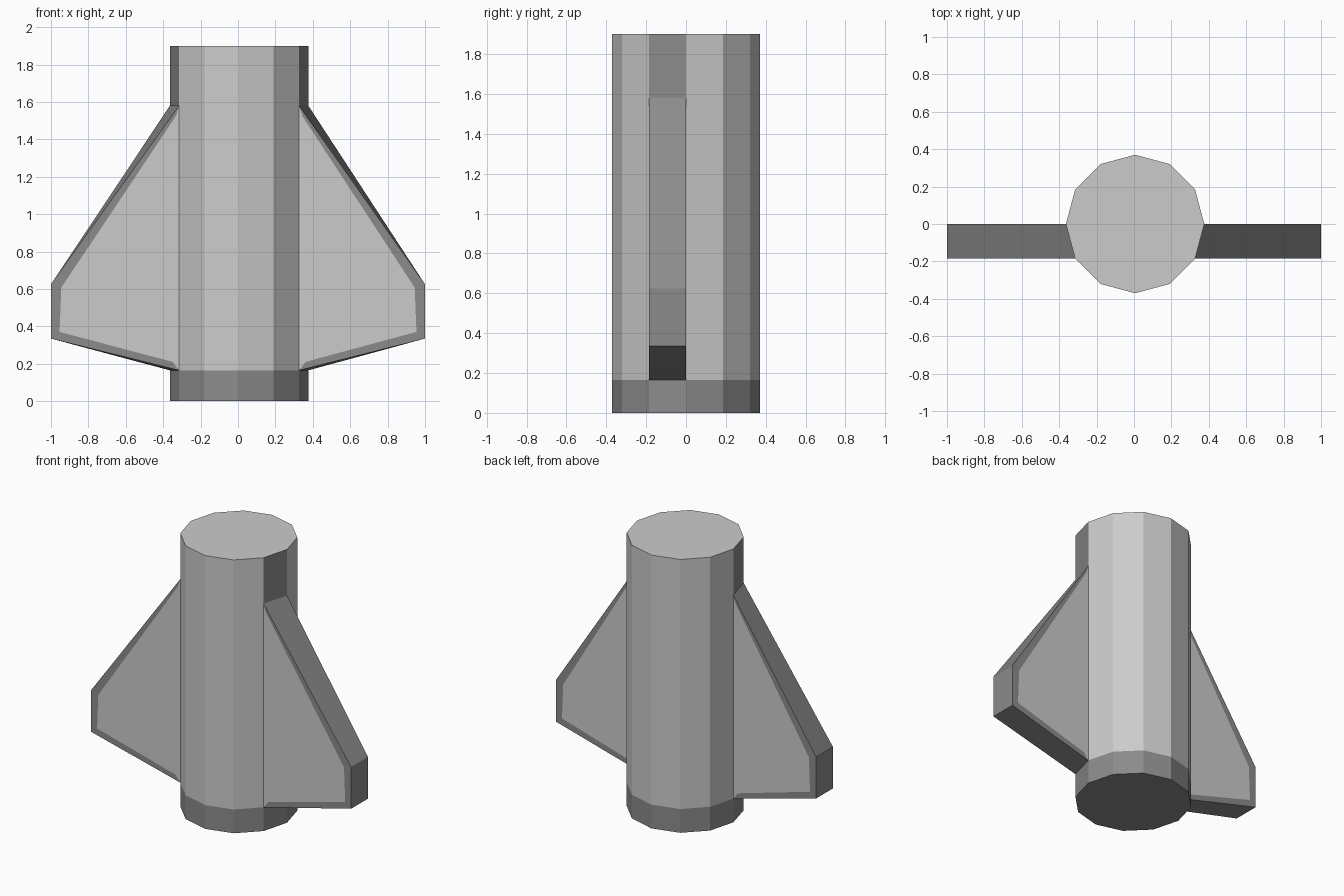
import bpy, bmesh
from mathutils import Matrix, Vector

if "Cube" in bpy.data.objects:
    bpy.data.objects.remove(bpy.data.objects["Cube"])

HEIGHT, RADIUS, CX = 1.90, 0.37, 0.006
FIN_LOW, FIN_HIGH = 0.165, 1.58
LIGHT, DARK = 0, 1

bm = bmesh.new()

# Twelve-sided barrel, cut into base band, fin band and top band
bmesh.ops.create_cone(bm, cap_ends=True, segments=12, radius1=RADIUS, radius2=RADIUS,
                      depth=HEIGHT, matrix=Matrix.Translation((CX, 0, HEIGHT / 2)))
for z in (FIN_LOW, FIN_HIGH):
    bmesh.ops.bisect_plane(bm, geom=bm.verts[:] + bm.edges[:] + bm.faces[:],
                           plane_co=(0, 0, z), plane_no=(0, 0, 1))
bm.normal_update()

# Dark base, and dark strips on the two barrel faces that carry the fins
roots = []
for f in bm.faces:
    z = f.calc_center_median().z
    strip = abs(f.normal.x) > 0.9 and f.normal.y < 0
    f.material_index = DARK if z < FIN_LOW or strip else LIGHT
    if strip and FIN_LOW < z < FIN_HIGH:
        roots.append(f)

# Fins: pull each root face outwards and taper it to the tip
for root in roots:
    side = 1 if root.normal.x > 0 else -1
    tip = bmesh.ops.extrude_discrete_faces(bm, faces=[root])["faces"][0]
    for v in tip.verts:
        v.co = Vector((side, v.co.y, 0.625 if v.co.z > 1 else 0.335))
    walls = list({f for e in tip.edges for f in e.link_faces})
    bm.normal_update()
    # Light panel inset in the front and back, dark rim left open at the barrel
    for f in walls:
        if abs(f.normal.y) > 0.9:
            f.material_index = LIGHT
            rim = bmesh.ops.inset_individual(bm, faces=[f], thickness=0.058)["faces"]
            inner = min(rim, key=lambda r: abs(r.calc_center_median().x))
            for r in rim:
                r.material_index = LIGHT if r == inner else DARK
        else:
            f.material_index = DARK

bmesh.ops.recalc_face_normals(bm, faces=bm.faces[:])
mesh = bpy.data.meshes.new("finned_barrel")
bm.to_mesh(mesh)
bm.free()

# Light and dark grey finishes
for name, grey in (("light_grey", 0.8), ("dark_grey", 0.26)):
    mat = bpy.data.materials.new(name)
    mat.diffuse_color = (grey, grey, grey, 1)
    mat.use_nodes = True
    mat.node_tree.nodes["Principled BSDF"].inputs["Base Color"].default_value = mat.diffuse_color
    mesh.materials.append(mat)

bpy.context.collection.objects.link(bpy.data.objects.new("finned_barrel", mesh))
